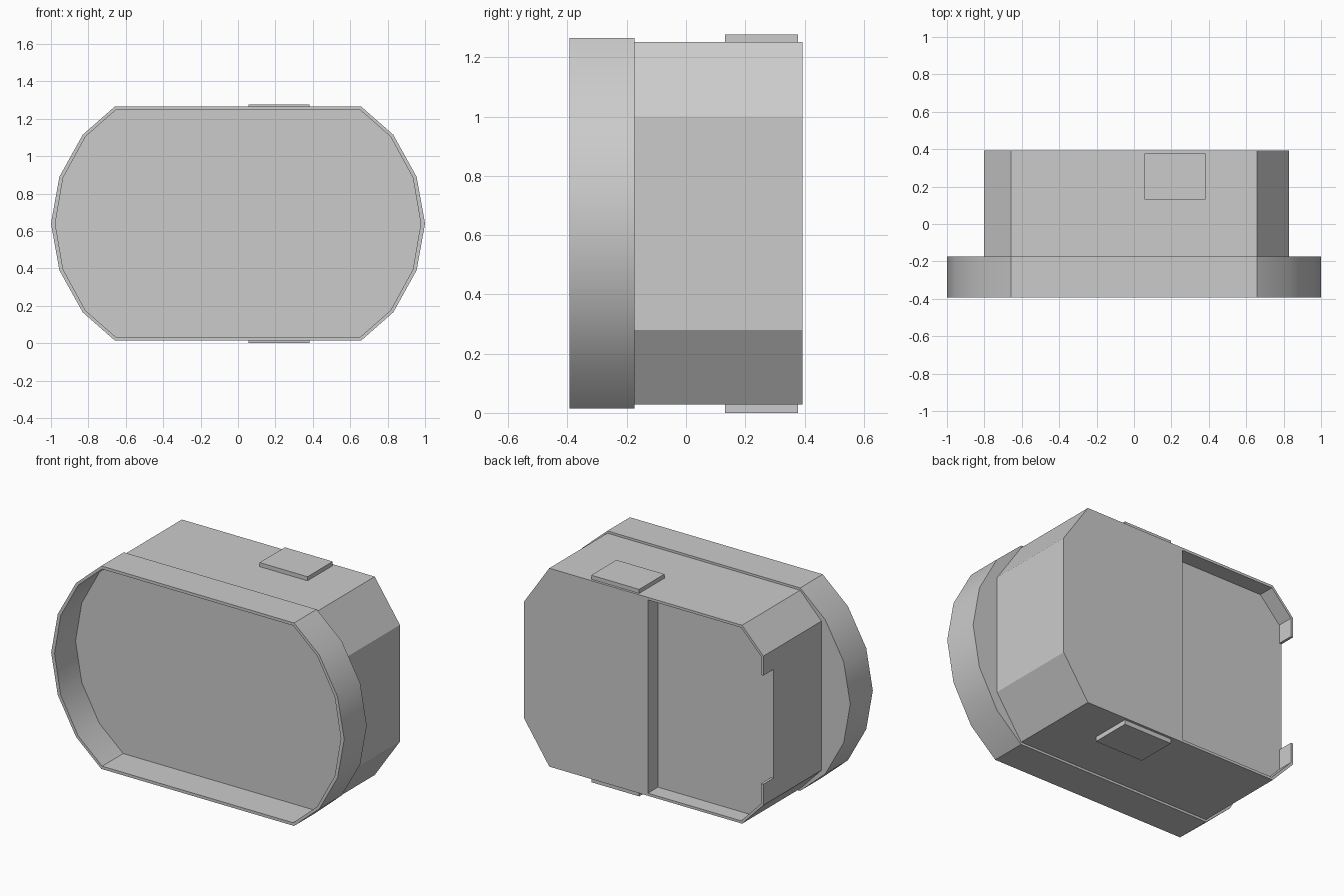
import bpy, bmesh, math

cube = bpy.data.objects.get("Cube")
if cube:
    bpy.data.objects.remove(cube, do_unlink=True)

grey = bpy.data.materials.new("light grey plastic")
grey.use_nodes = True
grey.diffuse_color = (0.6, 0.6, 0.6, 1)
grey.node_tree.nodes["Principled BSDF"].inputs["Base Color"].default_value = (0.6, 0.6, 0.6, 1)


def loft(name, sections):
    """Join (x, z) profiles placed at successive y positions, capped at both ends."""
    bm = bmesh.new()
    rings = [[bm.verts.new((x, y, z)) for x, z in profile] for profile, y in sections]
    for a, b in zip(rings, rings[1:]):
        for i in range(len(a)):
            j = (i + 1) % len(a)
            bm.faces.new((a[i], a[j], b[j], b[i]))
    bm.faces.new(rings[0])
    bm.faces.new(rings[-1])
    bmesh.ops.recalc_face_normals(bm, faces=bm.faces)
    mesh = bpy.data.meshes.new(name)
    bm.to_mesh(mesh)
    bm.free()
    mesh.materials.append(grey)
    obj = bpy.data.objects.new(name, mesh)
    bpy.context.collection.objects.link(obj)
    return obj


def rect(x0, x1, z0, z1):
    return [(x0, z0), (x1, z0), (x1, z1), (x0, z1)]


def cut(target, cutter):
    cutter.hide_render = True
    cutter.hide_set(True)
    cutter.display_type = 'WIRE'
    mod = target.modifiers.new(cutter.name, 'BOOLEAN')
    mod.operation = 'DIFFERENCE'
    mod.solver = 'EXACT'
    mod.object = cutter


MID = 0.64
FRONT, BACK, FLOOR = -0.393, 0.393, 0.295


def oval(half):
    """Close a right-hand outline (x, height from middle) by mirroring it."""
    right = half + [(x, -z) for x, z in reversed(half[:-1])]
    left = [(-x, z) for x, z in reversed(right)]
    return [(x, MID + z) for x, z in right + left]


# Front rim: a rounded tray, open to the front
outer = oval([(0.658, 0.626), (0.83, 0.475), (0.955, 0.25), (1.0, 0)])
inner = oval([(0.652, 0.608), (0.815, 0.465), (0.935, 0.245), (0.977, 0)])
rim = loft("front_rim", [(outer, -0.173), (outer, FRONT), (inner, FRONT), (inner, -0.188)])
bpy.ops.object.select_all(action='DESELECT')
rim.select_set(True)
bpy.context.view_layer.objects.active = rim
bpy.ops.object.shade_smooth_by_angle(angle=math.radians(30))

# Rear body: chamfered box, with deeper chamfers on its left
body = loft("rear_body", [(profile, y) for y in (-0.18, BACK) for profile in [[
    (0.658, 1.252), (0.83, 1.0), (0.83, 0.28), (0.658, 0.028),
    (-0.658, 0.028), (-0.803, 0.18), (-0.803, 1.1), (-0.658, 1.252)]]])

# Shallow bay in the right half of the back, leaving a thin lip
bay = [(-0.015, 1.236), (-0.652, 1.236), (-0.787, 1.094),
       (-0.787, 0.186), (-0.652, 0.044), (-0.015, 0.044)]
cut(body, loft("bay_cutter", [(bay, FLOOR), (bay, 0.5)]))

# Notch through the side lip of the bay
notch = rect(-0.9, -0.7, 0.31, 0.98)
cut(body, loft("notch_cutter", [(notch, FLOOR), (notch, 0.5)]))

# Raised pads on the top and the underside
for name, z0, z1 in (("top_pad", 1.24, 1.277), ("bottom_pad", 0.0, 0.04)):
    pad = rect(0.055, 0.382, z0, z1)
    loft(name, [(pad, 0.132), (pad, 0.378)])
